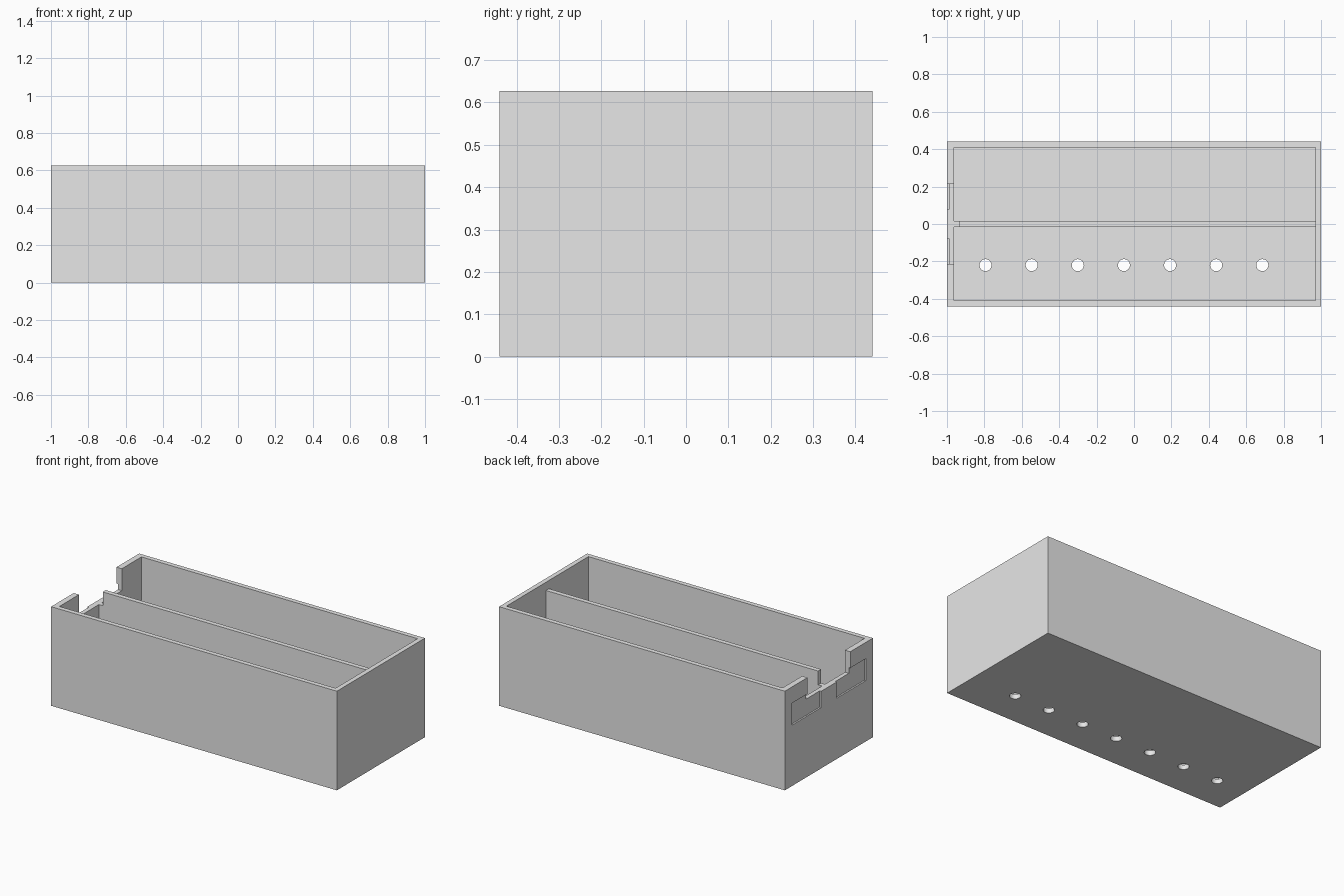
import bpy

if "Cube" in bpy.data.objects:
    bpy.data.objects.remove(bpy.data.objects["Cube"], do_unlink=True)

# Main dimensions
HALF_Y, HEIGHT = 0.44, 0.627
IN_LEFT, IN_RIGHT, IN_Y = 0.97, -0.963, 0.41
FLOOR = 0.03
NOTCH_Z = 0.488

grey = bpy.data.materials.new("light grey")
grey.use_nodes = True
colour = (0.8, 0.8, 0.8, 1)
grey.diffuse_color = colour
grey.node_tree.nodes["Principled BSDF"].inputs["Base Color"].default_value = colour


def box(name, x, y, z):
    """Box spanning the given (min, max) range on each axis."""
    spans = (x, y, z)
    bpy.ops.mesh.primitive_cube_add(size=1, location=[sum(s) / 2 for s in spans])
    ob = bpy.context.object
    ob.name = name
    ob.scale = [s[1] - s[0] for s in spans]
    bpy.ops.object.transform_apply(location=True, rotation=True, scale=True)
    ob.data.materials.append(grey)
    return ob


def cut(target, cutter):
    """Subtract the cutter from the target and remove it."""
    mod = target.modifiers.new("cut", "BOOLEAN")
    mod.operation = "DIFFERENCE"
    mod.solver = "EXACT"
    mod.object = cutter
    bpy.ops.object.select_all(action="DESELECT")
    bpy.context.view_layer.objects.active = target
    target.select_set(True)
    bpy.ops.object.modifier_apply(modifier=mod.name)
    bpy.data.objects.remove(cutter, do_unlink=True)


# Open box with one large cavity
tray = box("open_box", (-1, 1), (-HALF_Y, HALF_Y), (0, HEIGHT))
cut(tray, box("cavity", (IN_RIGHT, IN_LEFT), (-IN_Y, IN_Y), (FLOOR, 1)))

# Lower wall dividing the box lengthwise
divider = box("divider", (IN_RIGHT, IN_LEFT), (-0.015, 0.015), (FLOOR, 0.575))

# Notch through the end wall and the end of the divider
for part in (tray, divider):
    cut(part, box("notch", (-1.1, -0.936), (-0.214, 0.214), (NOTCH_Z, 1)))

# Two shallow label recesses on the outside of the notched end
for side in (-1, 1):
    y_span = sorted((side * 0.077, side * 0.369))
    cut(tray, box("label_recess", (-1.1, -0.99), y_span, (0.385, 0.524)))

# Row of drain holes along the front compartment
for i in range(7):
    bpy.ops.mesh.primitive_cylinder_add(vertices=32, radius=0.032, depth=0.2,
                                        location=(-0.794 + i * 0.2467, -0.22, 0))
    cut(tray, bpy.context.object)

# Keep every face flat
for part in (tray, divider):
    part.data.shade_flat()
